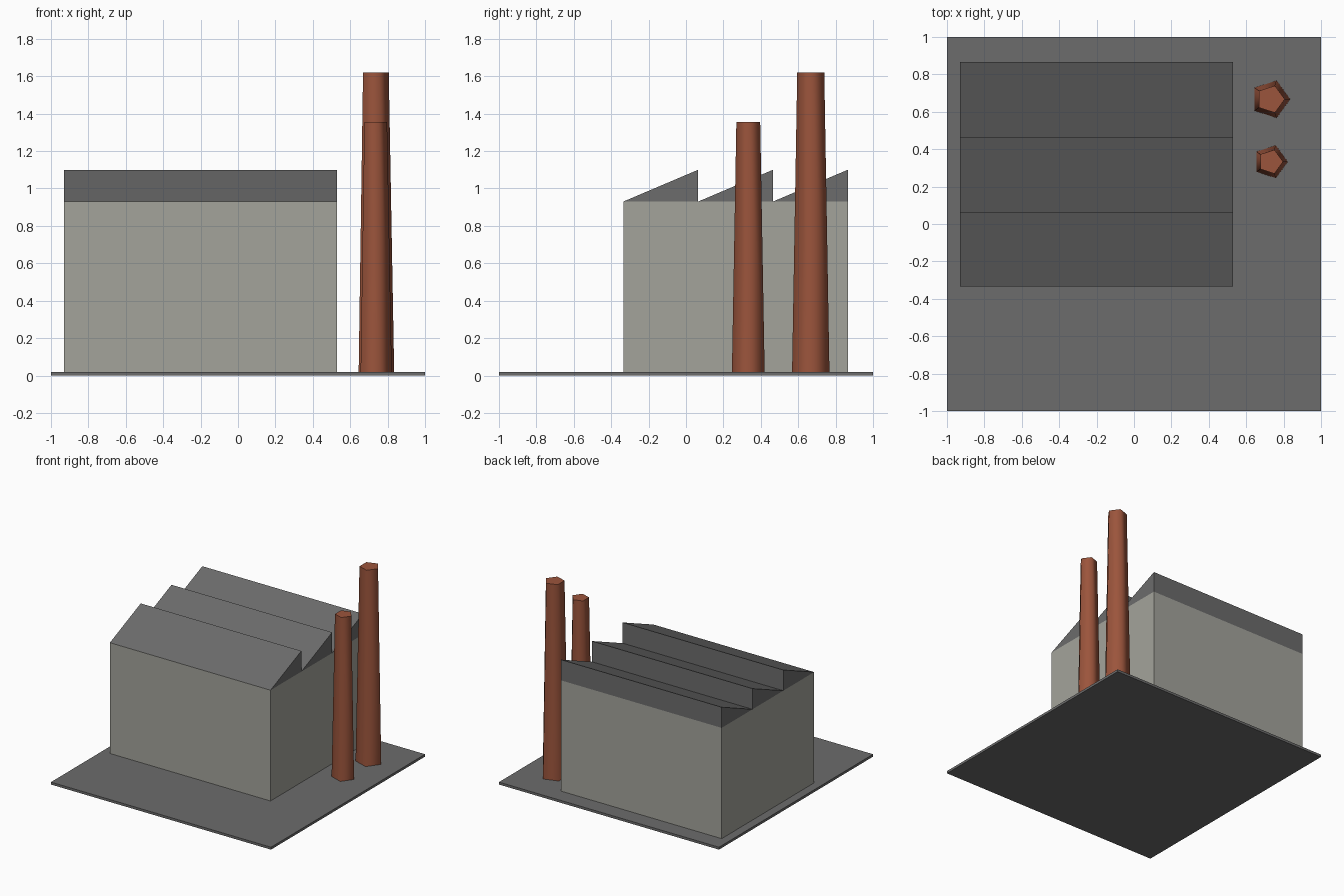
import bpy, bmesh, math

cube = bpy.data.objects.get("Cube")
if cube:
    bpy.data.objects.remove(cube, do_unlink=True)


def material(name, rgb):
    m = bpy.data.materials.new(name)
    m.use_nodes = True
    m.diffuse_color = (*rgb, 1)
    m.node_tree.nodes["Principled BSDF"].inputs["Base Color"].default_value = (*rgb, 1)
    return m


wall_grey = material("warm grey wall", (0.37, 0.37, 0.33))
roof_grey = material("dark grey", (0.15, 0.15, 0.15))
brick = material("brick red", (0.33, 0.09, 0.045))


def extrude_x(name, profile, x0, x1, mat):
    """Solid from a (y, z) profile swept along x."""
    bm = bmesh.new()
    face = bm.faces.new([bm.verts.new((x0, y, z)) for y, z in profile])
    swept = bmesh.ops.extrude_face_region(bm, geom=[face])["geom"]
    verts = [v for v in swept if isinstance(v, bmesh.types.BMVert)]
    bmesh.ops.translate(bm, verts=verts, vec=(x1 - x0, 0, 0))
    bmesh.ops.recalc_face_normals(bm, faces=bm.faces)
    mesh = bpy.data.meshes.new(name)
    bm.to_mesh(mesh)
    bm.free()
    mesh.materials.append(mat)
    obj = bpy.data.objects.new(name, mesh)
    bpy.context.collection.objects.link(obj)
    return obj


def block(name, x0, x1, y0, y1, z0, z1, mat):
    return extrude_x(name, [(y0, z0), (y1, z0), (y1, z1), (y0, z1)], x0, x1, mat)


def chimney(name, y, r_base, r_top, top):
    """Tapered five-sided stack with a corner towards +x."""
    bpy.ops.mesh.primitive_cone_add(
        vertices=5, radius1=r_base, radius2=r_top, depth=top - GROUND,
        location=(0.73, y, (top + GROUND) / 2))
    obj = bpy.context.object
    obj.name = name
    # Turn the pentagon so its first corner lies on +x
    first = obj.data.vertices[0].co
    turn = -math.atan2(first.y, first.x)
    for v in obj.data.vertices:
        x, yy = v.co.x, v.co.y
        v.co.x = x * math.cos(turn) - yy * math.sin(turn)
        v.co.y = x * math.sin(turn) + yy * math.cos(turn)
    obj.data.materials.append(brick)
    bpy.ops.object.shade_smooth_by_angle(angle=math.radians(75))


GROUND, EAVES, PEAK = 0.02, 0.93, 1.10
LEFT, RIGHT, FRONT, BAY = -0.93, 0.53, -0.335, 0.4

# Ground slab and main hall
block("ground_slab", -1, 1, -1, 1, 0, GROUND, roof_grey)
block("hall", LEFT, RIGHT, FRONT, FRONT + 3 * BAY, GROUND, EAVES, wall_grey)

# Sawtooth roof: each bay rises to the back and drops vertically
for i in range(3):
    y = FRONT + i * BAY
    extrude_x(f"roof_bay_{i + 1}",
              [(y, EAVES), (y + BAY, EAVES), (y + BAY, PEAK)], LEFT, RIGHT, roof_grey)

# Chimneys
chimney("tall_chimney", 0.667, 0.105, 0.076, 1.62)
chimney("short_chimney", 0.333, 0.092, 0.067, 1.355)
